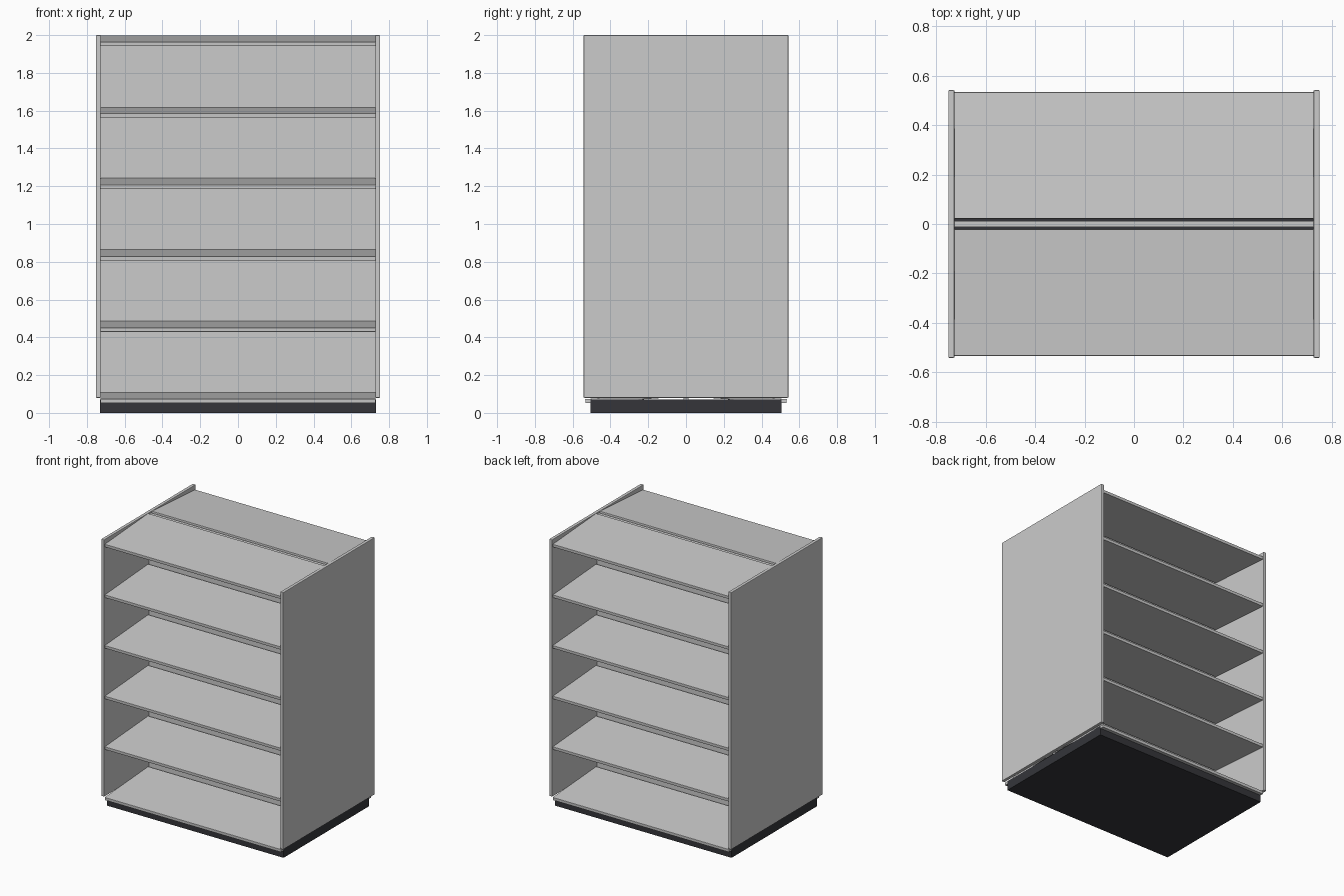
import bpy
import math

if "Cube" in bpy.data.objects:
    bpy.data.objects.remove(bpy.data.objects["Cube"])

INNER = 0.728      # half width between the side panels
TILT = math.atan2(0.035, 0.512)


def box(name, size, loc, bevel=0.0, tilt=0.0):
    bpy.ops.mesh.primitive_cube_add(size=1, location=loc)
    ob = bpy.context.object
    ob.name = name
    ob.scale = size
    bpy.ops.object.transform_apply(location=False, rotation=False, scale=True)
    ob.rotation_euler.x = tilt
    if bevel:
        mod = ob.modifiers.new("edge_rounding", 'BEVEL')
        mod.width = bevel
        mod.segments = 2
    return ob


# Dark recessed plinth
dark = bpy.data.materials.new("dark_plinth")
dark.diffuse_color = (0.035, 0.036, 0.042, 1)
dark.use_nodes = True
dark.node_tree.nodes["Principled BSDF"].inputs["Base Color"].default_value = dark.diffuse_color
plinth = box("plinth", (2 * INNER + 0.004, 1.01, 0.07), (0, 0, 0.035))
plinth.data.materials.append(dark)

# Side panels
for side, s in (("left", -1), ("right", 1)):
    box(side + "_side_panel", (0.025, 1.084, 1.92), (s * 0.7395, 0, 1.04), 0.004)

# Central divider between the two sets of shelves
box("center_panel", (2 * INNER, 0.024, 1.92), (0, 0, 1.03))

# Shelves on both faces, sloping up towards the divider
thick = 0.022
depth = 0.512 / math.cos(TILT)
for face, s in (("front", -1), ("back", 1)):
    for i in range(6):
        z = 0.07 + 0.3782 * i      # mid height of the sloping slab
        box(f"{face}_shelf_{i + 1}", (2 * INNER, depth, thick),
            (0, s * 0.277, z + 0.0095), 0.002, -s * TILT)
